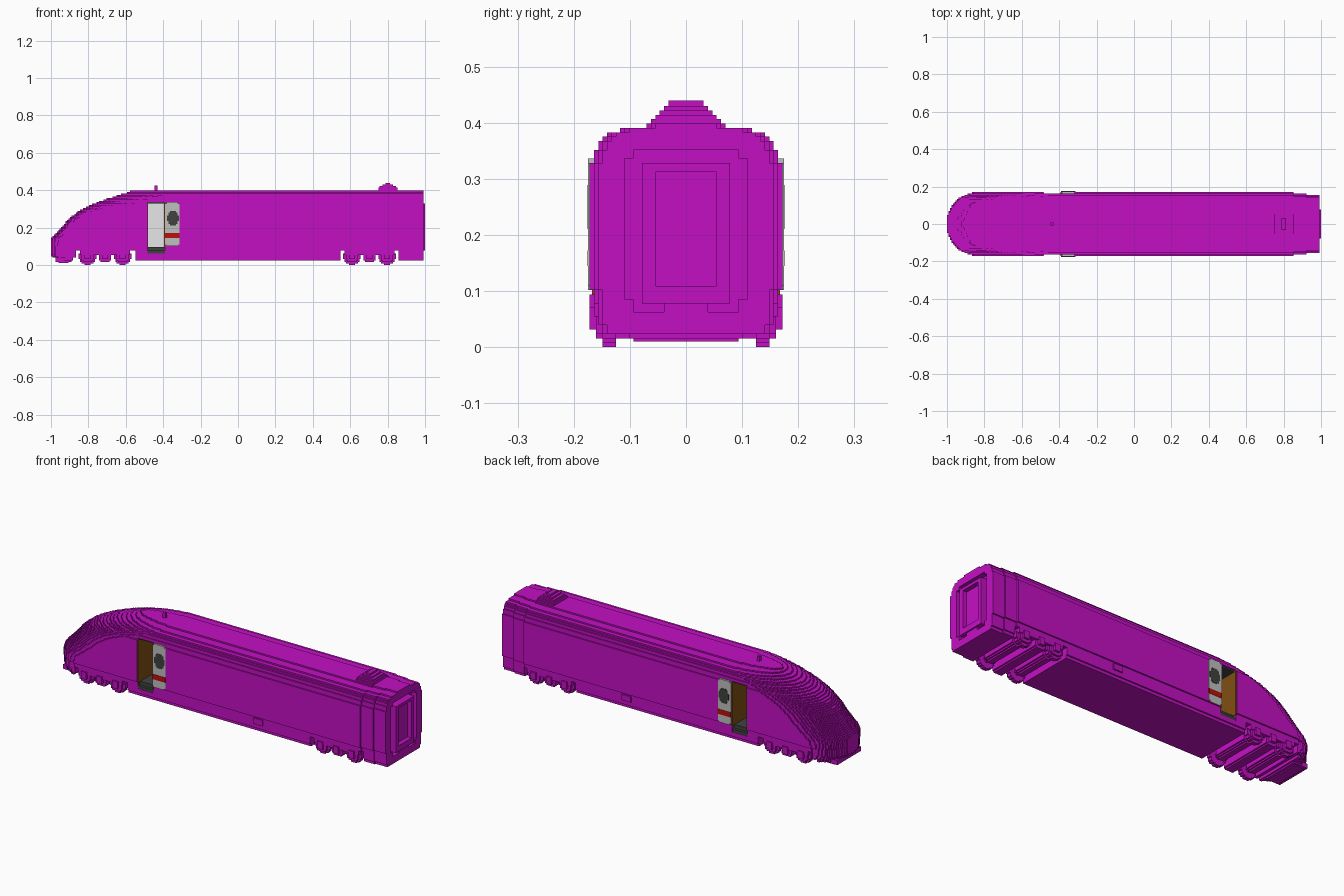
import bpy, bmesh, math

cube = bpy.data.objects.get("Cube")
if cube:
    bpy.data.objects.remove(cube, do_unlink=True)

V = 2 / 256                      # edge of one grid cell


def material(name, rgb):
    m = bpy.data.materials.new(name)
    m.use_nodes = True
    m.diffuse_color = (*rgb, 1)
    m.node_tree.nodes["Principled BSDF"].inputs["Base Color"].default_value = (*rgb, 1)
    return m


MAGENTA = material("magenta", (0.55, 0.005, 0.55))
GREY = material("light grey", (0.52, 0.52, 0.52))
DARK = material("dark grey", (0.05, 0.055, 0.05))
RED = material("red", (0.48, 0.005, 0.004))
BROWN = material("brown", (0.22, 0.08, 0.006))
WHITE = material("white", (1, 1, 1))


def finish(name, bm, mat):
    bmesh.ops.recalc_face_normals(bm, faces=bm.faces)
    me = bpy.data.meshes.new(name)
    bm.to_mesh(me)
    bm.free()
    me.materials.append(mat)
    ob = bpy.data.objects.new(name, me)
    bpy.context.collection.objects.link(ob)
    return ob


def prism(bm, outline, z0, z1):
    """Extrude a plan outline given in cells."""
    low = [bm.verts.new((x * V - 1, y * V, z0 * V)) for x, y in outline]
    top = [bm.verts.new((x * V - 1, y * V, z1 * V)) for x, y in outline]
    bm.faces.new(low[::-1])
    bm.faces.new(top)
    n = len(low)
    for i in range(n):
        j = (i + 1) % n
        bm.faces.new((low[i], low[j], top[j], top[i]))


def box(bm, x0, x1, y0, y1, z0, z1):
    prism(bm, [(x0, y0), (x1, y0), (x1, y1), (x0, y1)], z0, z1)


def sides(bm, x0, x1, y0, y1, z0, z1):
    for s in (-1, 1):
        box(bm, x0, x1, s * y0, s * y1, z0, z1)


def disc(bm, cx, cz, r, y0, y1, squash=1.0):
    """Stepped disc facing sideways, on both sides."""
    for k in range(math.floor(cz - r), math.ceil(cz + r)):
        d = k + 0.5 - cz
        if abs(d) < r:
            h = max(1, round(squash * math.sqrt(r * r - d * d)))
            sides(bm, cx - h, cx + h, y0, y1, k, k + 1)


def part(name, mat, *boxes, both=False):
    bm = bmesh.new()
    for b in boxes:
        (sides if both else box)(bm, *b)
    return finish(name, bm, mat)


# Body rules: half width and nose start for every level
LEVEL_WIDTH = [(5, 20), (13, 21), (42, 22), (45, 21), (47, 20), (48, 19), (49, 18), (50, 15), (51, 9)]
NOSE = [(0.03, -0.98), (0.06, -1), (0.14, -1), (0.19, -0.95), (0.25, -0.9),
        (0.29, -0.85), (0.315, -0.8), (0.355, -0.7), (0.385, -0.6), (0.4, -0.56)]
REAR, DOOR0, DOOR1 = 255, 66, 78


def level_width(k):
    return next(w for top, w in LEVEL_WIDTH if k < top)


def nose_start(z):
    for (za, xa), (zb, xb) in zip(NOSE, NOSE[1:]):
        if z <= zb:
            return xa + (xb - xa) * max(0, (z - za) / (zb - za))
    return NOSE[-1][1]


def half_width(i, k):
    z = (k + 0.5) * V
    length = 0.17 + 0.12 * max(0, (z - 0.1) / 0.29)
    t = ((i + 0.8) * V - 1 - nose_start(z)) / length
    if t <= 0:
        return 0
    w = level_width(k) - (i >= 237) - (i >= 246)
    return round(w * math.sqrt(1 - (1 - min(t, 1)) ** 2))


def body_segments(k):
    if k < 10:
        cuts = [(0, 17), (58, 198), (238, REAR)]
        if k < 5:
            cuts[0] = (3, 15)
    else:
        cuts = [(0, REAR)]
    for a, b in cuts:
        if 8 <= k < 43 and a < DOOR0 and b > DOOR1 or 8 <= k < 10 and a == 58:
            yield a, DOOR0
            yield DOOR1, b
        else:
            yield a, b


bm = bmesh.new()
for k in range(3, 51):
    for a, b in body_segments(k):
        half, last = [], 0
        for i in range(a, b):
            w = half_width(i, k)
            if w != last:
                if last:
                    half.append((i, last))
                half.append((i, w))
                last = w
        half.append((b, last))
        if b == REAR and 8 <= k < 45:          # recess around the gangway
            notch = 14 if 11 <= k < 43 else 12
            half += [(b, notch), (b - 4, notch)]
        prism(bm, half + [(x, -y) for x, y in reversed(half)], k, k + 1)
finish("stepped_body", bm, MAGENTA)

# Gangway frame and its sunken door
part("gangway_frame", MAGENTA,
     (250, 256, -10, -7, 10, 42), (250, 256, 7, 10, 10, 42),
     (250, 256, -7, 7, 40, 42), (250, 256, -7, 7, 10, 14),
     (250, 255, -5, 5, 8, 10))
part("gangway_door", MAGENTA, (250, 253, -7, 7, 14, 40))

# Roof equipment
part("roof_unit", MAGENTA,
     (224, 237, -8, 8, 51, 52), (224, 237, -7, 7, 52, 53), (225, 236, -6, 6, 53, 54),
     (227, 234, -5, 5, 54, 55), (229, 232, -4, 4, 55, 56.3))
part("roof_aerial", MAGENTA, (71, 73, -1, 1, 50, 54.3))

# Bogies with stepped wheels, axles and side frames
for name, centre in (("front", 37), ("rear", 218)):
    bm = bmesh.new()
    for dx in (-12, 12):
        disc(bm, centre + dx, 6, 6, 16, 19)
        disc(bm, centre + dx, 6, 4.5, 19, 20.5)
        disc(bm, centre + dx, 6, 4, 0, 13)
        disc(bm, centre + dx, 6, 2, 13, 16)
    disc(bm, centre, 6, 4.5, 0, 20)
    sides(bm, centre - 17, centre + 17, 17, 21, 7, 10)
    for dx in (-12, 0, 12):
        sides(bm, centre + dx - 2, centre + dx + 2, 19, 22, 4, 9)
    finish(name + "_bogie", bm, MAGENTA)

# Nose guard and skirt hatch
part("nose_guard", MAGENTA, (3, 14, -13, 13, 2, 5), (5, 12, -12, 12, 1.3, 2))
part("skirt_hatch", MAGENTA, (155, 162, 20, 22, 8, 12), both=True)

# Vestibule seen through the doorways
part("vestibule_walls", BROWN,
     (DOOR0, DOOR0 + 0.5, -21.5, 21.5, 12, 43), (DOOR1 - 0.5, DOOR1, -21.5, 21.5, 12, 43))
part("vestibule_partition", WHITE, (DOOR0, DOOR1, -1, 1, 12, 43))
part("vestibule_floor", DARK, (DOOR0, DOOR1, -19, 19, 8, 12.5), (DOOR0, DOOR1, -20.8, 20.8, 8, 10))
part("vestibule_ceiling", DARK, (DOOR0, DOOR1, -20, 20, 42, 43))

# Sliding doors parked beside the openings
part("sliding_doors", GREY, (DOOR1, 88, 20, 22.3, 14, 42), (DOOR1 + 1, 87, 20, 22.3, 13, 43), both=True)
part("door_stripes", RED, (DOOR1, 88, 22, 22.5, 18.5, 22), both=True)
bm = bmesh.new()
disc(bm, 83.5, 32, 5, 22, 22.5, 0.75)
finish("door_windows", bm, DARK)
